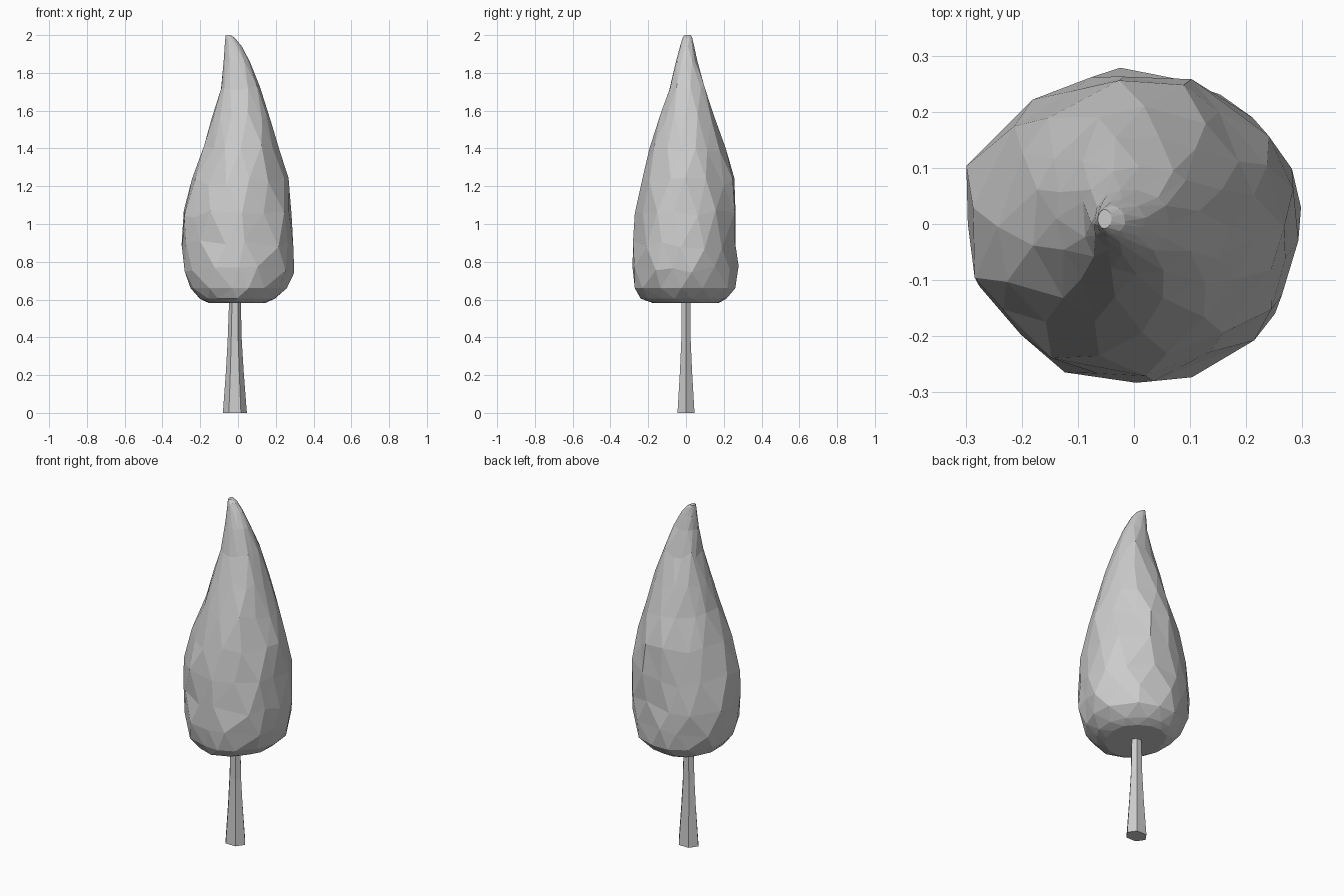
import bpy, bmesh, math, random

if "Cube" in bpy.data.objects:
    bpy.data.objects.remove(bpy.data.objects["Cube"])

random.seed(7)


def loft(name, rings, sides, jitter=0.0, stagger=False):
    """Flat-faced skin through elliptical rings: (z, x_min, x_max, y_min, y_max)."""
    bm = bmesh.new()
    loops = []
    for i, (z, x0, x1, y0, y1) in enumerate(rings):
        inner = 0 < i < len(rings) - 1
        loop = []
        for k in range(sides):
            turn = k + (0.5 * (i % 2) if stagger else 0)
            a = 2 * math.pi * turn / sides
            if inner:
                a += random.uniform(-1, 1) * jitter * 2
            r = 1.02 + random.uniform(-1.2, 0.2) * jitter if jitter else 1
            dz = random.uniform(-0.4, 0.4) * jitter if inner and 0.7 < z < 1.85 else 0
            loop.append(bm.verts.new(((x0 + x1) / 2 + r * (x1 - x0) / 2 * math.cos(a),
                                      (y0 + y1) / 2 + r * (y1 - y0) / 2 * math.sin(a),
                                      z + dz)))
        loops.append(loop)
    for i, (lo, up) in enumerate(zip(loops, loops[1:])):
        for k in range(sides):
            n = (k + 1) % sides
            if not stagger:
                bm.faces.new((lo[k], lo[n], up[n], up[k]))
            elif i % 2 == 0:
                bm.faces.new((lo[k], lo[n], up[k]))
                bm.faces.new((lo[n], up[n], up[k]))
            else:
                bm.faces.new((lo[k], up[n], up[k]))
                bm.faces.new((lo[k], lo[n], up[n]))
    bm.faces.new(loops[0][::-1])
    bm.faces.new(loops[-1])
    bmesh.ops.recalc_face_normals(bm, faces=bm.faces)
    mesh = bpy.data.meshes.new(name)
    bm.to_mesh(mesh)
    bm.free()
    obj = bpy.data.objects.new(name, mesh)
    bpy.context.collection.objects.link(obj)
    return obj


# Six-sided trunk, flared at the foot and leaning slightly
loft("trunk", [
    (0.00, -0.080, 0.047, -0.052, 0.052),
    (0.22, -0.064, 0.030, -0.037, 0.037),
    (0.38, -0.055, 0.020, -0.029, 0.029),
    (0.62, -0.046, 0.014, -0.026, 0.026),
], 6)

# Faceted teardrop crown with a tip bent to the left
loft("crown", [
    (0.583, -0.160, 0.150, -0.180, 0.180),
    (0.605, -0.210, 0.195, -0.235, 0.225),
    (0.66, -0.250, 0.262, -0.275, 0.270),
    (0.76, -0.290, 0.296, -0.283, 0.275),
    (0.89, -0.310, 0.309, -0.284, 0.282),
    (1.05, -0.293, 0.288, -0.275, 0.272),
    (1.22, -0.245, 0.264, -0.246, 0.254),
    (1.40, -0.186, 0.220, -0.195, 0.208),
    (1.57, -0.140, 0.175, -0.142, 0.157),
    (1.73, -0.094, 0.122, -0.093, 0.107),
    (1.86, -0.074, 0.066, -0.056, 0.064),
    (1.94, -0.070, 0.020, -0.032, 0.044),
    (1.985, -0.067, -0.015, -0.018, 0.033),
    (2.00, -0.065, -0.040, -0.008, 0.026),
], 14, jitter=0.06, stagger=True)
